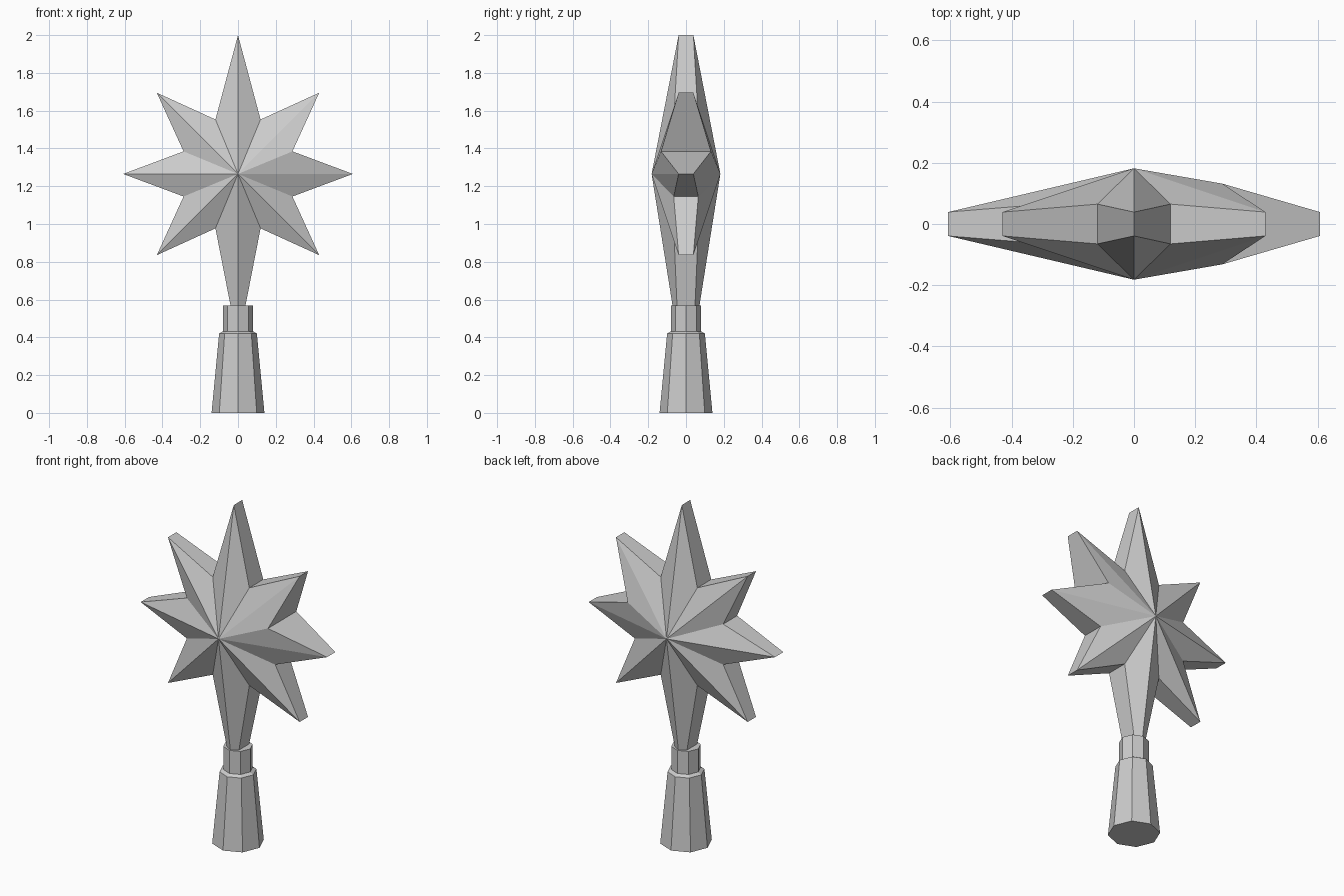
import bpy, bmesh
from math import sin, cos, pi

cube = bpy.data.objects.get("Cube")
if cube:
    bpy.data.objects.remove(cube)

grey = bpy.data.materials.new("plain grey")
grey.use_nodes = True
colour = (0.6, 0.6, 0.6, 1)
grey.diffuse_color = colour
grey.node_tree.nodes["Principled BSDF"].inputs["Base Color"].default_value = colour


def make_object(name, bm):
    bmesh.ops.recalc_face_normals(bm, faces=bm.faces)
    mesh = bpy.data.meshes.new(name)
    bm.to_mesh(mesh)
    bm.free()
    mesh.materials.append(grey)
    obj = bpy.data.objects.new(name, mesh)
    bpy.context.collection.objects.link(obj)


# Eight-pointed star: a rim of tips and valleys fanned to a front and back peak
CENTRE_Z = 1.265
POINTS = 8
TIP, VALLEY = 0.608, 0.312
bm = bmesh.new()
rims = []
for side in (-1, 1):
    peak = bm.verts.new((0, side * 0.182, CENTRE_Z))
    rim = []
    for i in range(POINTS * 2):
        angle = pi * i / POINTS
        radius, depth = (VALLEY, 0.065) if i % 2 else (TIP, 0.039)
        if i == 0:
            radius = 0.735      # long top point
        elif i == POINTS:
            radius = 0.9        # bottom point runs down into the socket
        elif i == 3:
            depth = 0.132       # one raised valley
        rim.append(bm.verts.new((radius * sin(angle), side * depth,
                                 CENTRE_Z + radius * cos(angle))))
    for i, vert in enumerate(rim):
        bm.faces.new((peak, rim[i - 1], vert))
    rims.append(rim)
front, back = rims
for i in range(POINTS * 2):
    bm.faces.new((front[i - 1], front[i], back[i], back[i - 1]))
make_object("star", bm)


# Octagonal socket with a stepped collar
def lathe(name, profile, sides=8):
    bm = bmesh.new()
    rings = [[bm.verts.new((r * cos(2 * pi * i / sides), r * sin(2 * pi * i / sides), z))
              for i in range(sides)] for r, z in profile]
    for low, high in zip(rings, rings[1:]):
        for i in range(sides):
            bm.faces.new((low[i - 1], low[i], high[i], high[i - 1]))
    bm.faces.new(rings[0])
    bm.faces.new(rings[-1])
    make_object(name, bm)


lathe("socket", [(0.14, 0), (0.1, 0.42), (0.08, 0.432), (0.08, 0.568)])
